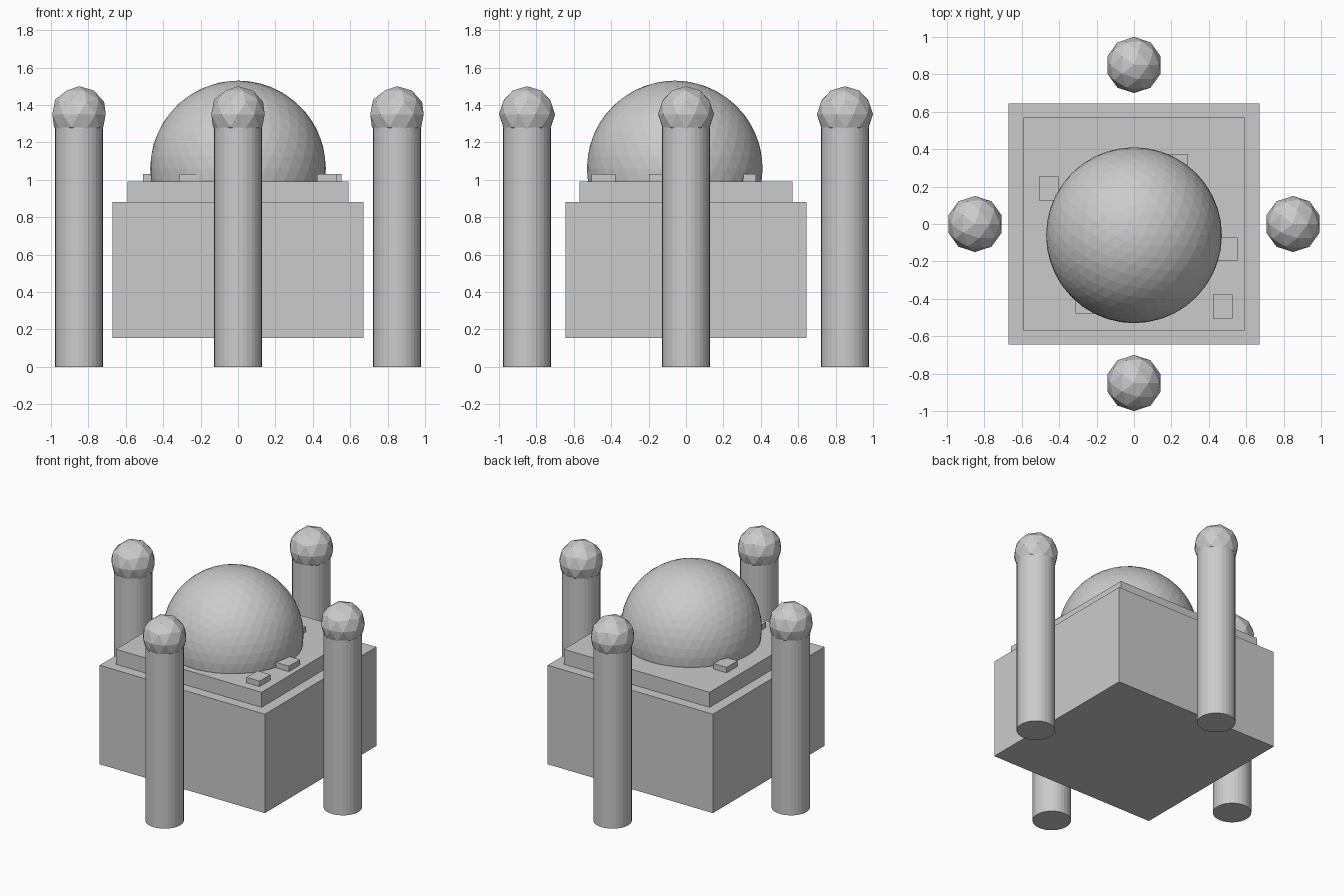
import bpy
import math

default_cube = bpy.data.objects.get("Cube")
if default_cube:
    bpy.data.objects.remove(default_cube, do_unlink=True)

# One pale grey stone for the whole building
stone = bpy.data.materials.new("pale grey stone")
stone.use_nodes = True
colour = (0.6, 0.6, 0.6, 1)
stone.diffuse_color = colour
stone.node_tree.nodes["Principled BSDF"].inputs["Base Color"].default_value = colour


def finish(name):
    obj = bpy.context.object
    obj.name = name
    obj.data.materials.append(stone)
    return obj


def box(name, x, y, width, depth, bottom, top):
    bpy.ops.mesh.primitive_cube_add(size=1, location=(x, y, (bottom + top) / 2))
    obj = finish(name)
    obj.scale = (width, depth, top - bottom)
    bpy.ops.object.transform_apply(location=False, rotation=False, scale=True)


def dome(name, x, y, z, radius, detail):
    bpy.ops.mesh.primitive_ico_sphere_add(subdivisions=detail, radius=radius, location=(x, y, z))
    finish(name)


# Main hall with a stepped roof and a large dome
box("hall", 0, 0, 1.34, 1.29, 0.155, 0.88)
box("roof_step", 0, 0, 1.18, 1.14, 0.88, 0.99)
dome("main_dome", 0, -0.06, 1.06, 0.47, 4)

# Small blocks scattered on the roof around the dome
blocks = [(-0.455, 0.19), (0.5, -0.135), (0.475, -0.44), (-0.26, -0.415), (0.235, 0.31)]
for i, (x, y) in enumerate(blocks):
    box(f"roof_block_{i + 1}", x, y, 0.105, 0.128, 0.98, 1.03)

# Four round towers, one on each side, capped with faceted domes
for i, side in enumerate(("left", "back", "right", "front")):
    angle = i * math.pi / 2
    x, y = 0.85 * math.cos(angle), 0.85 * math.sin(angle)
    bpy.ops.mesh.primitive_cylinder_add(vertices=32, radius=0.128, depth=1.28, location=(x, y, 0.64))
    finish(f"{side}_tower")
    dome(f"{side}_tower_dome", x, y, 1.35, 0.15, 2)
